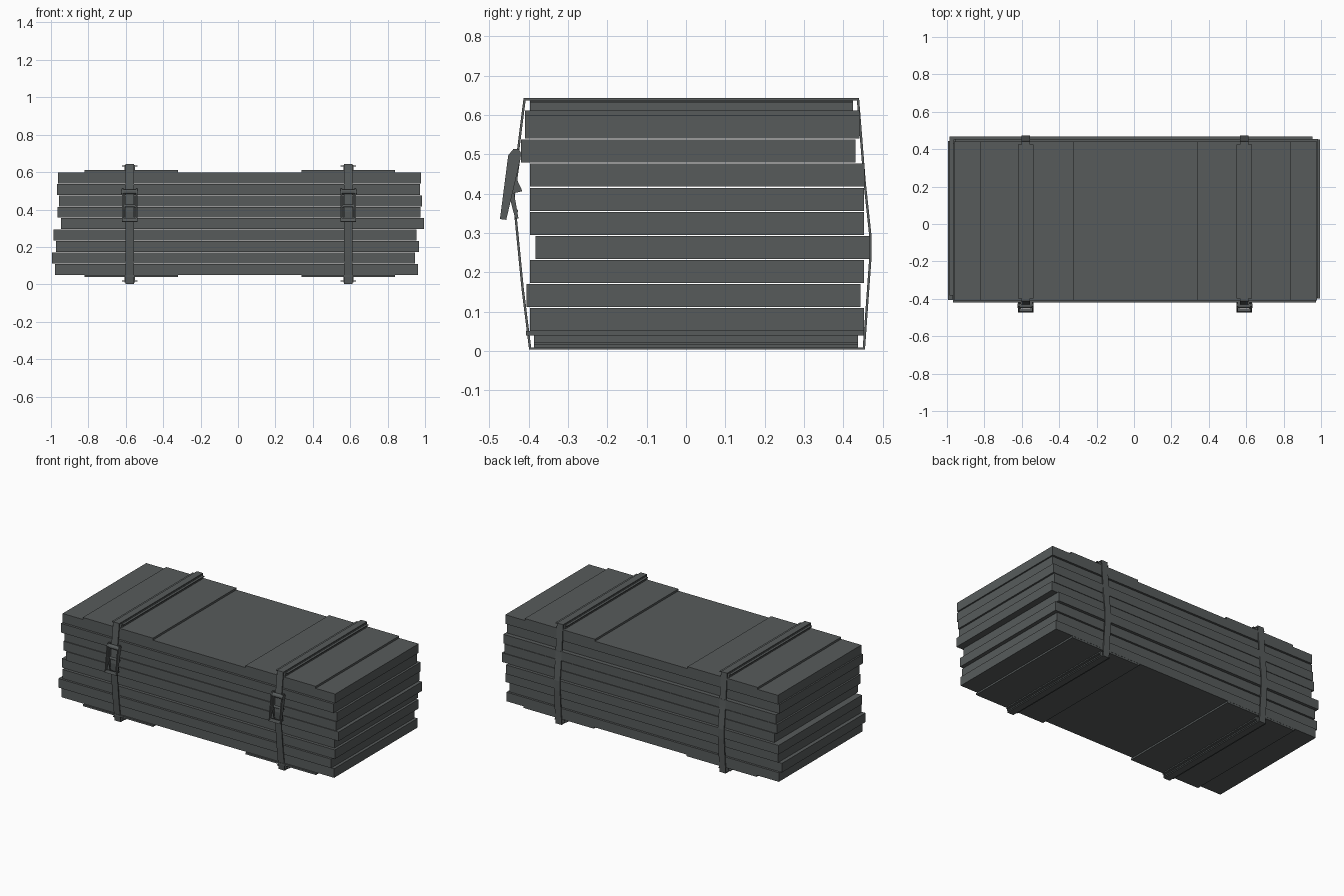
import bpy, bmesh, math
from mathutils import Vector

if "Cube" in bpy.data.objects:
    bpy.data.objects.remove(bpy.data.objects["Cube"])


def material(name, rgb):
    m = bpy.data.materials.new(name)
    m.diffuse_color = (*rgb, 1)
    m.use_nodes = True
    m.node_tree.nodes["Principled BSDF"].inputs["Base Color"].default_value = m.diffuse_color
    return m


GREY = material("dark grey", (0.095, 0.105, 0.105))


def finish(name, bm):
    bmesh.ops.recalc_face_normals(bm, faces=bm.faces)
    me = bpy.data.meshes.new(name)
    bm.to_mesh(me)
    bm.free()
    ob = bpy.data.objects.new(name, me)
    me.materials.append(GREY)
    bpy.context.collection.objects.link(ob)
    return ob


def box(name, x0, x1, y0, y1, z0, z1):
    bm = bmesh.new()
    bmesh.ops.create_cube(bm, size=1)
    for v in bm.verts:
        v.co = ((x0 + x1) / 2 + v.co.x * (x1 - x0),
                (y0 + y1) / 2 + v.co.y * (y1 - y0),
                (z0 + z1) / 2 + v.co.z * (z1 - z0))
    return finish(name, bm)


def prism(name, profile, x0, x1):
    """Extrude a (y, z) outline along x."""
    bm = bmesh.new()
    f = bm.faces.new([bm.verts.new((x0, y, z)) for y, z in profile])
    new = bmesh.ops.extrude_face_region(bm, geom=[f])["geom"]
    bmesh.ops.translate(bm, vec=(x1 - x0, 0, 0),
                        verts=[g for g in new if isinstance(g, bmesh.types.BMVert)])
    return finish(name, bm)


def rod(name, x0, x1, y, z, r, sides=12):
    pts = [(y + r * math.cos(2 * math.pi * i / sides),
            z + r * math.sin(2 * math.pi * i / sides)) for i in range(sides)]
    return prism(name, pts, x0, x1)


def strap_loop(name, path, x0, x1, t):
    """Closed band: clockwise (y, z) path is the outside, t the thickness."""
    pts = [Vector(p) for p in path]
    n = len(pts)
    bm = bmesh.new()
    rings = []
    for i, p in enumerate(pts):
        a = (p - pts[i - 1]).normalized()
        b = (pts[(i + 1) % n] - p).normalized()
        na, nb = Vector((a.y, -a.x)), Vector((b.y, -b.x))
        q = p + (na + nb) * (t / (1 + na.dot(nb)))
        rings.append([bm.verts.new((x, c.x, c.y))
                      for x, c in ((x0, p), (x1, p), (x1, q), (x0, q))])
    for i in range(n):
        r, s = rings[i], rings[(i + 1) % n]
        for k in range(4):
            bm.faces.new((r[k], r[(k + 1) % 4], s[(k + 1) % 4], s[k]))
    return finish(name, bm)


# Stacked sheets, each shifted a little: (x centre, y centre)
offsets = [(-.008, .028), (-.024, .019), (-.003, .028), (-.016, .043), (.024, .028),
           (.005, .028), (.013, .029), (.002, .006), (.008, .016)]
for i, (x, y) in enumerate(offsets):
    z = 0.05 + i * 0.0612
    box(f"sheet_{i + 1}", x - .971, x + .971, y - .425, y + .425, z, z + 0.0585)

# Closed strap path seen from the right, clockwise from top front
path = [(-.413, .643), (.440, .643), (.457, .43), (.472, .29), (.471, .226),
        (.455, .003), (-.399, .003), (-.418, .155), (-.441, .39), (-.431, .50)]
handle = [(-.452, .497), (-.439, .513), (-.425, .513), (-.419, .502), (-.421, .487),
          (-.457, .333), (-.473, .335)]
frame = [(-.440, .49), (-.421, .49), (-.429, .434), (-.416, .406), (-.437, .401),
         (-.426, .337), (-.434, .335), (-.451, .40)]

for side, cx, p0, p1 in (("left", -.579, -.82, -.32), ("right", .590, .34, .84)):
    # Protective plates above and below the stack
    box(f"{side}_top_plate", p0, p1, -.409, .441, .598, .611)
    box(f"{side}_bottom_plate", p0, p1, -.407, .452, .039, .05)
    # Battens with thin side flanges
    for where, y0, y1, z0, z1, zf in (("top", -.397, .425, .611, .637, .630),
                                      ("bottom", -.386, .437, .009, .039, .016)):
        box(f"{side}_{where}_batten", cx - .027, cx + .027, y0, y1, z0, z1)
        box(f"{side}_{where}_flange", cx - .042, cx + .042, y0, y1, zf, zf + .005)
    # Tension strap
    strap_loop(f"{side}_strap", path, cx - .022, cx + .022, .006)
    # Ratchet buckle: two handle plates, two frame plates, cross bars
    for s in (-1, 1):
        a, b = sorted((cx + s * .034, cx + s * .041))
        prism(f"{side}_buckle_handle", handle, a, b)
        a, b = sorted((cx + s * .026, cx + s * .032))
        prism(f"{side}_buckle_frame", frame, a, b)
    rod(f"{side}_buckle_axle", cx - .043, cx + .043, -.437, .495, .013)
    rod(f"{side}_buckle_pin", cx - .032, cx + .032, -.436, .42, .008)
    rod(f"{side}_buckle_lower_pin", cx - .032, cx + .032, -.432, .355, .005)
    prism(f"{side}_buckle_grip", [(-.473, .335), (-.457, .333), (-.453, .35), (-.468, .354)],
          cx - .042, cx + .042)
